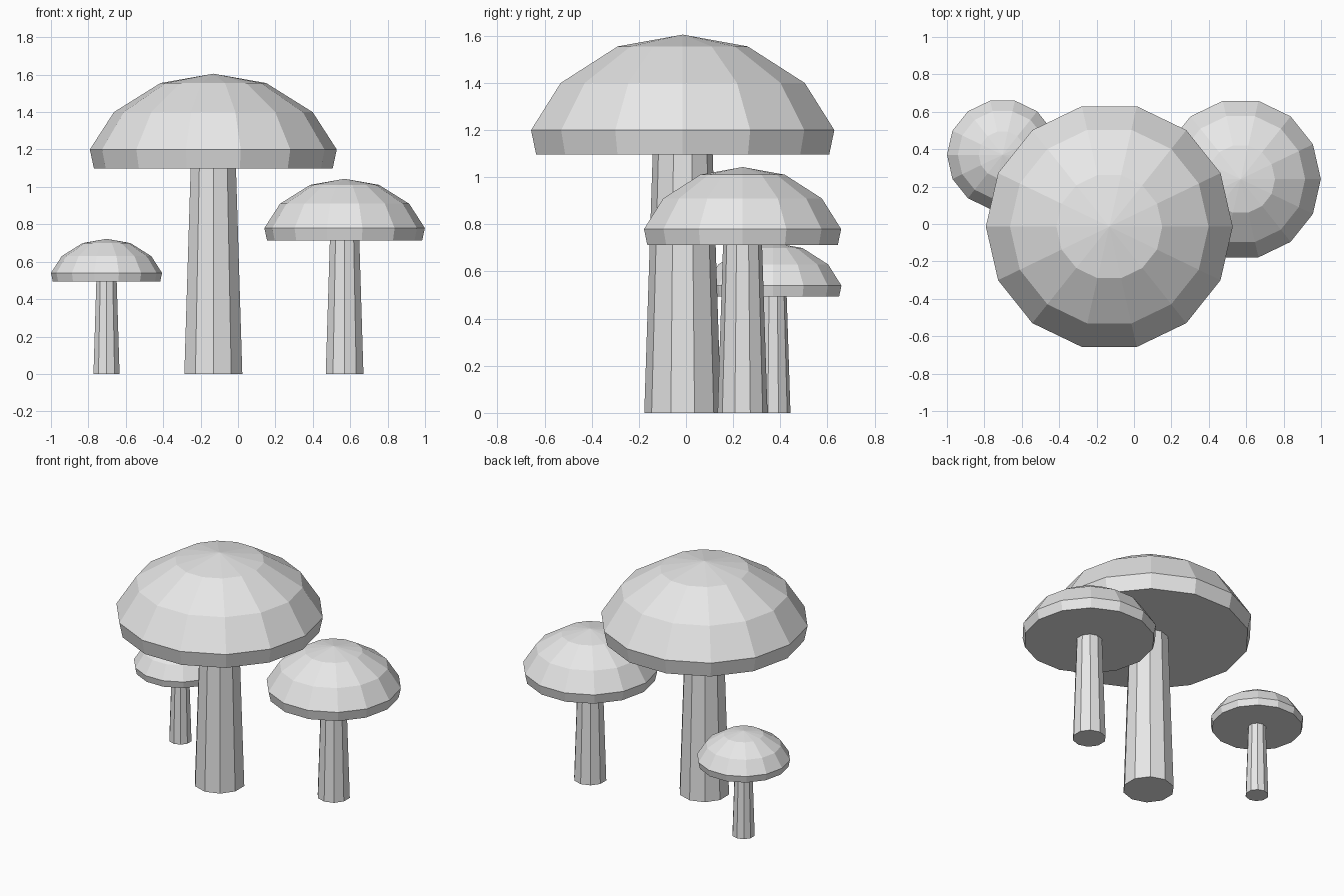
import bpy, bmesh
from math import sin, cos, pi

cube = bpy.data.objects.get("Cube")
if cube:
    bpy.data.objects.remove(cube, do_unlink=True)

grey = bpy.data.materials.new("pale_grey")
grey.use_nodes = True
color = (0.8, 0.8, 0.8, 1)
grey.diffuse_color = color
grey.node_tree.nodes["Principled BSDF"].inputs["Base Color"].default_value = color


def lathe(name, profile, sides, start, location, scale):
    """Revolve (radius, height) rings, closing both ends; radius 0 makes a tip."""
    bm = bmesh.new()
    rings = []
    for r, z in profile:
        count = sides if r > 0 else 1
        rings.append([bm.verts.new((r * cos(start + 2 * pi * i / sides),
                                    r * sin(start + 2 * pi * i / sides), z))
                      for i in range(count)])
    for low, high in zip(rings, rings[1:]):
        for i in range(sides):
            j = (i + 1) % sides
            if len(high) == 1:
                bm.faces.new((low[i], low[j], high[0]))
            else:
                bm.faces.new((low[i], low[j], high[j], high[i]))
    bm.faces.new(rings[0][::-1])
    if len(rings[-1]) > 1:
        bm.faces.new(rings[-1])
    bmesh.ops.recalc_face_normals(bm, faces=bm.faces)
    mesh = bpy.data.meshes.new(name)
    bm.to_mesh(mesh)
    bm.free()
    mesh.materials.append(grey)
    obj = bpy.data.objects.new(name, mesh)
    obj.location = location
    obj.scale = (scale,) * 3
    bpy.context.collection.objects.link(obj)


# Shared profiles: tapered stem and faceted dome with a tucked-in rim
STEM = [(0.163, 0), (0.127, 1.11)]
CAP = [(0.638, 1.097), (0.66, 1.2), (0.531, 1.4), (0.283, 1.555), (0, 1.605)]

# Three mushrooms of the same shape at different sizes
for size, x, y, scale in [("large", -0.132, -0.014, 1),
                          ("medium", 0.57, 0.24, 0.65),
                          ("small", -0.703, 0.37, 0.45)]:
    lathe(size + "_stem", STEM, 10, pi / 2, (x, y, 0), scale)
    lathe(size + "_cap", CAP, 14, 0, (x, y, 0), scale)
